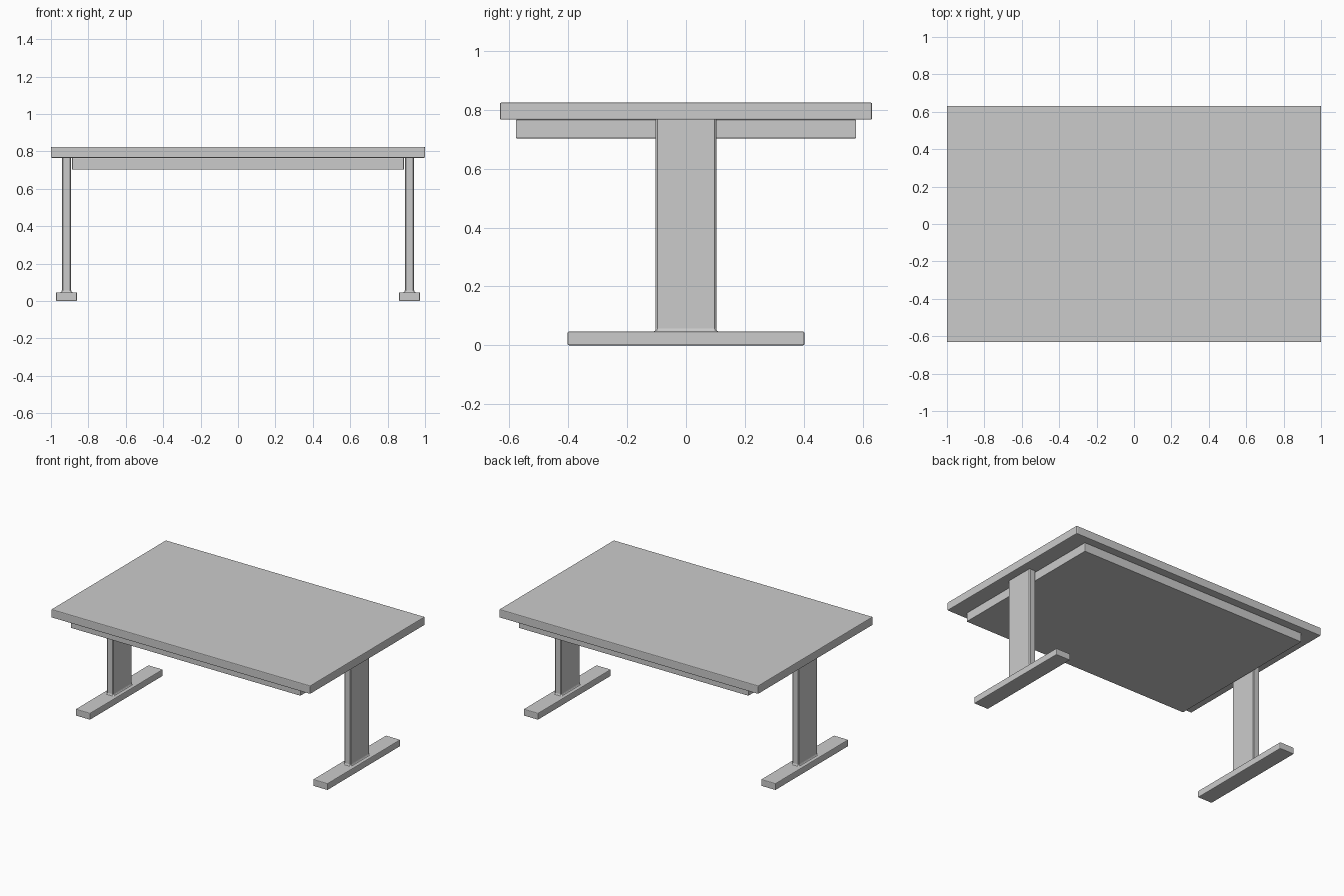
import bpy, bmesh
from mathutils import Matrix

if "Cube" in bpy.data.objects:
    bpy.data.objects.remove(bpy.data.objects["Cube"])


def add_object(name, bm, bevel=0.0):
    bmesh.ops.recalc_face_normals(bm, faces=bm.faces[:])
    me = bpy.data.meshes.new(name)
    bm.to_mesh(me)
    bm.free()
    ob = bpy.data.objects.new(name, me)
    bpy.context.collection.objects.link(ob)
    if bevel:
        mod = ob.modifiers.new("soft_edges", 'BEVEL')
        mod.width = bevel
        mod.segments = 2
    return ob


def box(name, x, y, z, bevel=0.005):
    """Box from (min, max) ranges with lightly rounded edges."""
    bm = bmesh.new()
    size = [r[1] - r[0] for r in (x, y, z)]
    mid = [(r[0] + r[1]) / 2 for r in (x, y, z)]
    bmesh.ops.create_cube(bm, size=1, matrix=Matrix.Translation(mid) @ Matrix.Diagonal((*size, 1)))
    return add_object(name, bm, bevel)


def column(name, cx, hx, hy, z0, z1, flare=0.006, c=0.006):
    """Upright with chamfered corners and a small flare where it meets the foot."""
    bm = bmesh.new()
    rings = []
    for z, g in ((z0, flare), (z0 + 0.003, flare * 0.4), (z0 + 0.01, 0), (z1, 0)):
        a, b = hx + g, hy + g
        pts = [(a, b - c), (a - c, b), (c - a, b), (-a, b - c),
               (-a, c - b), (c - a, -b), (a - c, -b), (a, c - b)]
        rings.append([bm.verts.new((cx + x, y, z)) for x, y in pts])
    for lo, hi in zip(rings, rings[1:]):
        for i in range(8):
            j = (i + 1) % 8
            bm.faces.new((lo[i], lo[j], hi[j], hi[i]))
    bm.faces.new(rings[0][::-1])
    bm.faces.new(rings[-1])
    return add_object(name, bm)


# Tabletop and the shallower slab under it
box("tabletop", (-1, 1), (-0.632, 0.632), (0.766, 0.824))
box("under_frame", (-0.887, 0.887), (-0.578, 0.578), (0.703, 0.766), 0.003)

# Two T-shaped legs
for side, s in (("left", -1), ("right", 1)):
    cx = s * 0.917
    column(side + "_leg", cx, 0.025, 0.103, 0.047, 0.766)
    box(side + "_foot", (cx - 0.056, cx + 0.056), (-0.402, 0.402), (0, 0.047))
